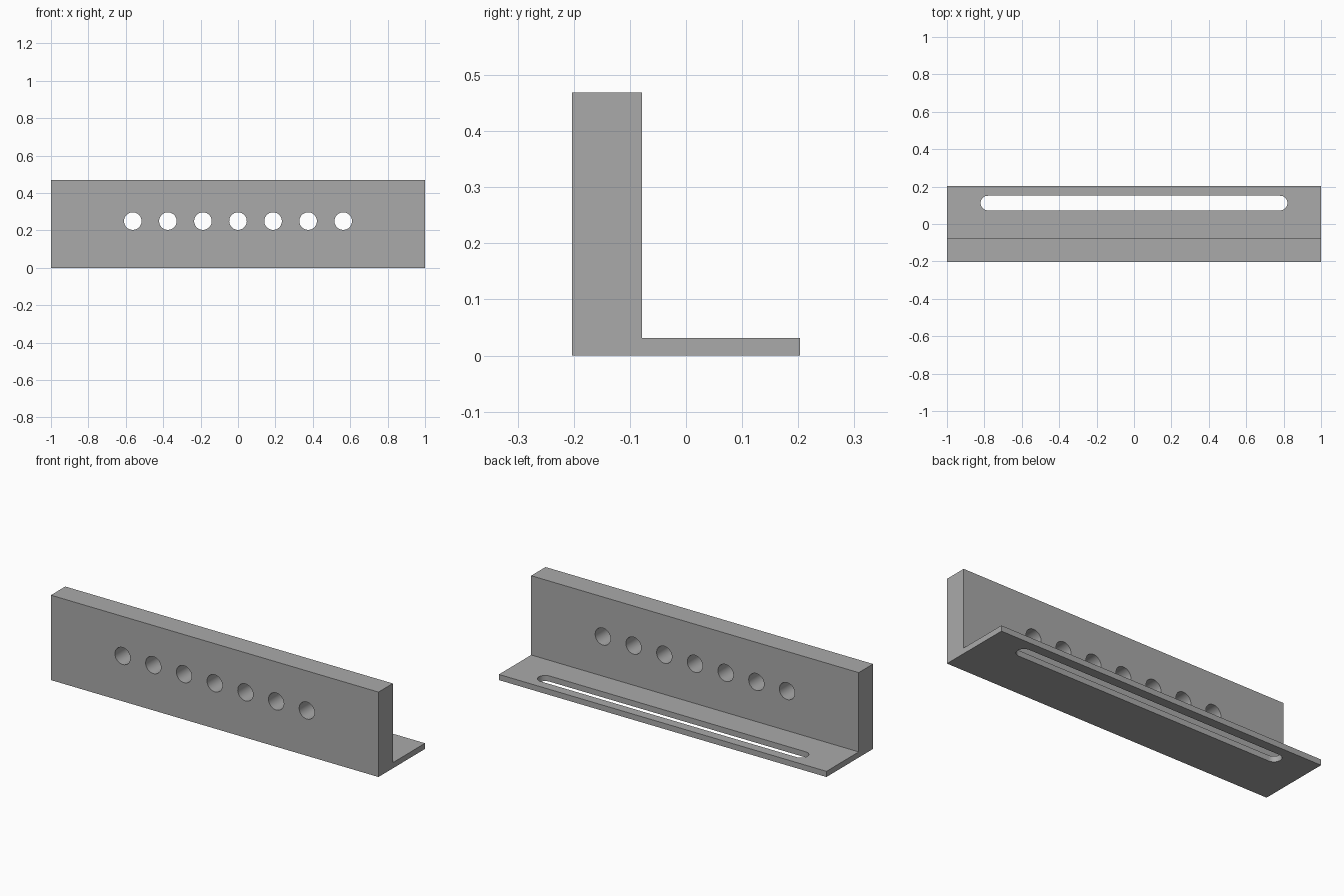
import bpy
import bmesh
from math import cos, sin, pi, radians
from mathutils import Matrix, Vector

if "Cube" in bpy.data.objects:
    bpy.data.objects.remove(bpy.data.objects["Cube"])

UNIT = 1 / 64
LENGTH, DEPTH, HEIGHT = 128 * UNIT, 26 * UNIT, 30 * UNIT
WALL, FLANGE = 8 * UNIT, 2 * UNIT
FRONT = -DEPTH / 2
SLOT_Y = 0.112

grey = bpy.data.materials.new("plain grey")
grey.use_nodes = True
colour = (0.4, 0.4, 0.4, 1)
grey.diffuse_color = colour
grey.node_tree.nodes["Principled BSDF"].inputs["Base Color"].default_value = colour


def extrude_outline(bm, points, direction):
    """Fill a closed outline and extrude it along a vector."""
    face = bm.faces.new([bm.verts.new(p) for p in points])
    result = bmesh.ops.extrude_face_region(bm, geom=[face])
    moved = [v for v in result["geom"] if isinstance(v, bmesh.types.BMVert)]
    bmesh.ops.translate(bm, verts=moved, vec=Vector(direction))


def finish(bm, name):
    """Turn a bmesh into a named object."""
    bmesh.ops.recalc_face_normals(bm, faces=bm.faces)
    mesh = bpy.data.meshes.new(name)
    bm.to_mesh(mesh)
    bm.free()
    mesh.materials.append(grey)
    obj = bpy.data.objects.new(name, mesh)
    bpy.context.collection.objects.link(obj)
    return obj


# L-shaped bracket: thick upright wall and thin rear flange
bm = bmesh.new()
inner = FRONT + WALL
profile = [(FRONT, 0), (-FRONT, 0), (-FRONT, FLANGE),
           (inner, FLANGE), (inner, HEIGHT), (FRONT, HEIGHT)]
extrude_outline(bm, [(-LENGTH / 2, y, z) for y, z in profile], (LENGTH, 0, 0))
bracket = finish(bm, "angle_bracket")

# Row of seven round holes through the wall
bm = bmesh.new()
for i in range(-3, 4):
    place = Matrix.Translation((i * 12 * UNIT, FRONT + WALL / 2, 16 * UNIT))
    bmesh.ops.create_cone(bm, cap_ends=True, segments=48, radius1=3 * UNIT,
                          radius2=3 * UNIT, depth=WALL * 1.5,
                          matrix=place @ Matrix.Rotation(pi / 2, 4, "X"))
holes = finish(bm, "hole_cutter")

# Long slot with round ends through the flange
bm = bmesh.new()
radius, reach, steps = 2.5 * UNIT, 50 * UNIT, 24
outline = []
for side in (1, -1):
    for k in range(steps + 1):
        a = -pi / 2 + pi * k / steps
        outline.append((side * (reach + radius * cos(a)),
                        SLOT_Y + side * radius * sin(a), -FLANGE))
extrude_outline(bm, outline, (0, 0, 3 * FLANGE))
slot = finish(bm, "slot_cutter")

# Cut the openings, then drop the cutters
bpy.ops.object.select_all(action="DESELECT")
bpy.context.view_layer.objects.active = bracket
bracket.select_set(True)
for cutter in (holes, slot):
    cutter.hide_render = True
    mod = bracket.modifiers.new(cutter.name, "BOOLEAN")
    mod.operation = "DIFFERENCE"
    mod.solver = "EXACT"
    mod.object = cutter
    bpy.ops.object.modifier_apply(modifier=mod.name)
    bpy.data.objects.remove(cutter)

bpy.ops.object.shade_smooth_by_angle(angle=radians(30))
